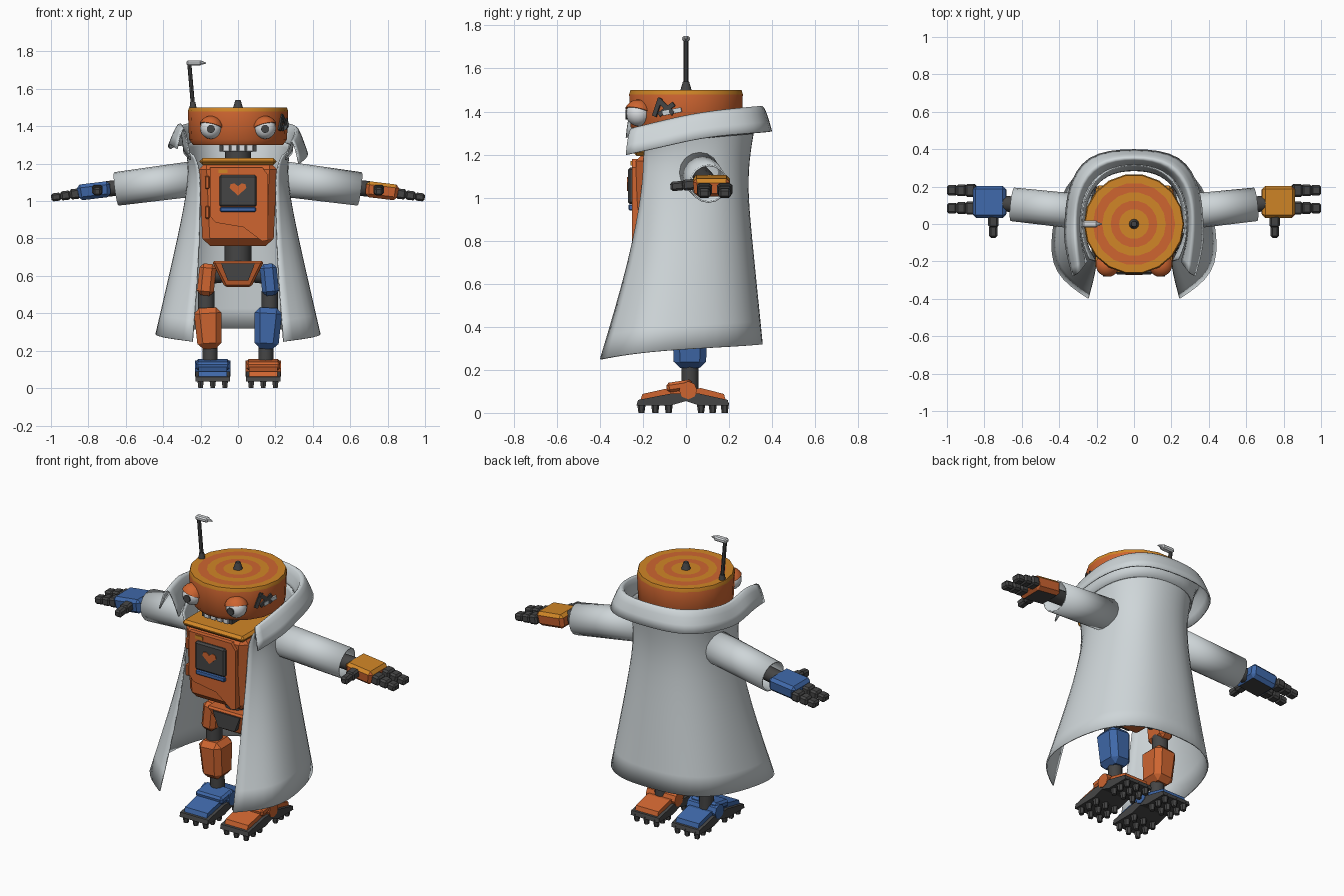
import bpy, bmesh, math
from mathutils import Vector, Matrix, Euler

old = bpy.data.objects.get("Cube")
if old:
    bpy.data.objects.remove(old, do_unlink=True)


def material(name, rgb):
    m = bpy.data.materials.new(name)
    m.use_nodes = True
    m.diffuse_color = (*rgb, 1)
    m.node_tree.nodes["Principled BSDF"].inputs["Base Color"].default_value = (*rgb, 1)
    return m


ORANGE = material("burnt orange", (.62, .13, .03))
YELLOW = material("amber", (.64, .24, .02))
BLUE = material("blue", (.05, .14, .4))
DARK = material("dark grey", (.06, .06, .06))
CLOTH = material("pale grey cloth", (.62, .67, .69))
WHITE = material("eye white", (.72, .74, .76))


def finish(name, bm, mats, smooth=0, rule=None):
    """Turn a bmesh into an object; smooth is the sharp angle in degrees."""
    bmesh.ops.recalc_face_normals(bm, faces=bm.faces)
    if rule:
        for f in bm.faces:
            f.material_index = rule(f)
    me = bpy.data.meshes.new(name)
    bm.to_mesh(me)
    bm.free()
    for m in mats if isinstance(mats, (list, tuple)) else [mats]:
        me.materials.append(m)
    if smooth:
        me.shade_smooth()
        me.set_sharp_from_angle(angle=math.radians(smooth))
    ob = bpy.data.objects.new(name, me)
    bpy.context.collection.objects.link(ob)
    return ob


def box(name, mat, at, size, bevel=0, rot=(0, 0, 0), low=(1, 1), rule=None):
    """Beveled block; low scales its bottom end in x and y."""
    bm = bmesh.new()
    bmesh.ops.create_cube(bm, size=1)
    for v in bm.verts:
        if v.co.z < 0:
            v.co.x *= low[0]
            v.co.y *= low[1]
        v.co *= Vector(size)
    if bevel:
        bmesh.ops.bevel(bm, geom=bm.edges[:], offset=bevel, segments=1, affect='EDGES')
    bm.transform(Matrix.Translation(at) @ Euler(rot).to_matrix().to_4x4())
    return finish(name, bm, mat, rule=rule)


def tube(name, mat, p, q, r1, r2=None, sides=12, caps=True):
    p, q = Vector(p), Vector(q)
    bm = bmesh.new()
    bmesh.ops.create_cone(bm, cap_ends=caps, segments=sides, radius1=r1,
                          radius2=r1 if r2 is None else r2, depth=(q - p).length)
    turn = (q - p).to_track_quat('Z', 'Y').to_matrix().to_4x4()
    bm.transform(Matrix.Translation((p + q) / 2) @ turn)
    return finish(name, bm, mat, smooth=40)


def prism(name, mat, pts, lo, hi, axis='y'):
    """Extrude an outline in (x, z) along y, or in (y, z) along x."""
    bm = bmesh.new()
    ends = [[bm.verts.new((a, d, b) if axis == 'y' else (d, a, b)) for a, b in pts]
            for d in (lo, hi)]
    for ring in ends:
        bm.faces.new(ring)
    n = len(pts)
    for i in range(n):
        j = (i + 1) % n
        bm.faces.new((ends[0][i], ends[0][j], ends[1][j], ends[1][i]))
    return finish(name, bm, mat)


def lathe(name, mats, profile, bands, sides=18):
    """Revolve (radius, z) points; bands gives each step's material."""
    bm = bmesh.new()
    rings = [[bm.verts.new((r * math.cos(i * math.tau / sides),
                            r * math.sin(i * math.tau / sides), z))
              for i in range(sides)] for r, z in profile]
    for k, band in enumerate(bands):
        for i in range(sides):
            j = (i + 1) % sides
            f = bm.faces.new((rings[k][i], rings[k][j], rings[k + 1][j], rings[k + 1][i]))
            f.material_index = band
    bmesh.ops.remove_doubles(bm, verts=bm.verts, dist=1e-5)
    return finish(name, bm, mats, smooth=35)


def drape(name, rows, lift=0):
    """Open cloth sheet from half sections (back z, front z, back-to-front points)."""
    bm = bmesh.new()
    grid = []
    for k, (zb, zf, pts) in enumerate(rows):
        half = [(x, y, zb + (zf - zb) * (i / 5) ** 2) for i, (x, y) in enumerate(pts)]
        other = [(-x, y, z + (lift if k and i > 3 else 0)) for i, (x, y, z) in enumerate(half)]
        grid.append([bm.verts.new(c) for c in half[::-1] + other[1:]])
    for a, b in zip(grid, grid[1:]):
        for i in range(len(a) - 1):
            bm.faces.new((a[i], a[i + 1], b[i + 1], b[i]))
    ob = finish(name, bm, CLOTH, smooth=180)
    sub = ob.modifiers.new("soft", 'SUBSURF')
    sub.levels = sub.render_levels = 2
    sub.boundary_smooth = 'PRESERVE_CORNERS'
    ob.modifiers.new("thickness", 'SOLIDIFY').thickness = .008


# Coat and folded collar
drape("coat", [
    (.32, .25, [(0, .36), (.2, .35), (.38, .22), (.45, -.05), (.44, -.27), (.245, -.4)]),
    (.75, .7, [(0, .32), (.17, .3), (.3, .18), (.35, 0), (.33, -.17), (.21, -.265)]),
    (1.05, 1.05, [(0, .29), (.15, .27), (.25, .16), (.275, .02), (.27, -.11), (.205, -.2)]),
    (1.22, 1.18, [(0, .31), (.15, .28), (.25, .17), (.27, .03), (.26, -.1), (.21, -.2)]),
    (1.33, 1.24, [(0, .33), (.16, .3), (.26, .18), (.29, .03), (.28, -.1), (.24, -.19)])])
drape("collar", [
    (1.3, 1.22, [(0, .32), (.16, .29), (.26, .18), (.29, .03), (.28, -.1), (.25, -.2)]),
    (1.49, 1.38, [(0, .36), (.2, .33), (.3, .18), (.31, .03), (.3, -.1), (.29, -.26)]),
    (1.31, 1.2, [(0, .41), (.27, .38), (.36, .18), (.37, .03), (.38, -.1), (.33, -.28)])],
    lift=.08)

# Head with ringed top, cap and antenna
lathe("head", [ORANGE, YELLOW],
      [(0, 1.3), (.24, 1.3), (.262, 1.33), (.268, 1.48), (.262, 1.5), (.22, 1.5),
       (.17, 1.5), (.125, 1.5), (.08, 1.5), (0, 1.5)], [0, 0, 0, 1, 1, 0, 1, 0, 1])
tube("top_cap", DARK, (0, 0, 1.5), (0, 0, 1.54), .026, .014)
tube("antenna_base", DARK, (-.24, 0, 1.49), (-.242, 0, 1.53), .02, .014)
tube("antenna_mast", DARK, (-.24, 0, 1.5), (-.26, 0, 1.73), .011, sides=8)
box("antenna_lamp", WHITE, (-.235, 0, 1.738), (.08, .036, .026), .007)
tube("antenna_tip", WHITE, (-.2, 0, 1.74), (-.17, 0, 1.738), .012, .003, sides=8)

# Jaw, teeth and neck
tube("neck", DARK, (0, 0, 1.2), (0, 0, 1.31), .07)
box("jaw", DARK, (0, -.15, 1.285), (.2, .1, .04))
for i in range(4):
    box("tooth", WHITE, ((i - 1.5) * .042, -.2, 1.283), (.036, .02, .04), .004)

# Eyes with lids
for s in (1, -1):
    eye = Vector((s * .145, -.222, 1.39))
    for part, mat, r in (("eye", WHITE, .058), ("eyelid", ORANGE, .066)):
        bm = bmesh.new()
        bmesh.ops.create_uvsphere(bm, u_segments=16, v_segments=10, radius=r)
        if part == "eyelid":
            slope = Vector((-s * .25, .25, 1))
            bmesh.ops.bisect_plane(bm, geom=bm.verts[:] + bm.edges[:] + bm.faces[:],
                                   plane_co=(0, 0, .012), plane_no=slope, clear_inner=True)
            bmesh.ops.holes_fill(bm, edges=[e for e in bm.edges if e.is_boundary])
        bm.transform(Matrix.Translation(eye))
        finish(part, bm, mat, smooth=40)
    tube("pupil", DARK, eye + Vector((0, -.05, -.004)), eye + Vector((0, -.06, -.004)), .022)

# Scuffed paint on the head's left side
for a, dz, tilt, mat in ((-20, 0, .6, DARK), (-20, .01, -.7, DARK),
                         (-14, -.01, .2, CLOTH), (-30, .01, 1.2, DARK)):
    t = math.radians(a)
    box("paint_scuff", mat, (.266 * math.cos(t), .266 * math.sin(t), 1.41 + dz),
        (.009, .09, .022), rot=(tilt, 0, t))

# Torso, chest panel and screen
box("torso", ORANGE, (0, -.015, .985), (.42, .44, .45), .04, low=(.9, .93))
box("torso_rim", YELLOW, (0, -.02, 1.212), (.41, .45, .036), .015)
prism("chest_panel", ORANGE, [(-.15, 1.18), (.13, 1.18), (.16, 1.14), (.16, .79),
      (.13, .785), (.03, .86), (-.12, .885), (-.15, .92)], -.252, -.2)
box("screen_frame", DARK, (0, -.255, 1.055), (.2, .03, .17), .01)
prism("heart", ORANGE, [(0, 1.03), (.045, 1.07), (.04, 1.09), (.02, 1.095), (0, 1.08),
      (-.02, 1.095), (-.04, 1.09), (-.045, 1.07)], -.274, -.268)
box("screen_bar", BLUE, (0, -.255, .955), (.19, .025, .028), .005)
box("panel_mark", YELLOW, (-.08, -.254, 1.16), (.05, .006, .02))
for z in (.94, 1.1):
    box("hinge", ORANGE, (-.165, -.235, z), (.025, .03, .07), .006)

# Waist and pelvis
tube("waist", DARK, (0, 0, .66), (0, 0, .77), .072)
box("pelvis", ORANGE, (0, 0, .61), (.28, .22, .14), .012, low=(.5, .6))
prism("pelvis_inset", DARK, [(-.09, .665), (.09, .665), (.055, .575), (-.055, .575)],
      -.112, -.05)

for s in (1, -1):
    side = "left" if s > 0 else "right"
    leg, shoe = (BLUE, ORANGE) if s > 0 else (ORANGE, BLUE)

    # Leg
    tube(side + "_hip", DARK, (s * .08, .01, .61), (s * .17, .01, .6), .045)
    box(side + "_thigh", leg, (s * .168, .015, .58), (.09, .14, .17), .022, (0, -s * .1, 0))
    tube(side + "_knee", DARK, (s * .17, .018, .4), (s * .17, .018, .52), .045)
    box(side + "_shin", leg, (s * .157, .018, .32), (.15, .165, .22), .03, (0, s * .06, 0), (.85, .9))
    tube(side + "_ankle", DARK, (s * .148, .018, .1), (s * .15, .018, .23), .04)

    # Foot: paired soles, covers, strap and cleats
    mid = s * .135
    for end, f, length in (("front", -1, .23), ("rear", 1, .2)):
        def outline(pts):
            return [(f * length * a, z) for a, z in pts]
        prism(f"{side}_{end}_sole", DARK, outline([(0, .055), (.3, .035), (1, .035), (.97, .06),
              (.3, .09), (0, .09)]), mid - .093, mid + .093, 'x')
        prism(f"{side}_{end}_cover", shoe, outline([(.05, .08), (.93, .055), (.88, .088),
              (.35, .115), (.05, .11)]), mid - .075, mid + .075, 'x')
        for u in (.35, .62, .9):
            for w in (-.065, 0, .065):
                y = f * length * u
                tube(side + "_cleat", DARK, (mid + w, y, 0), (mid + w, y, .045), .014, .02, 6)
    box(side + "_foot_strap", shoe, (mid, -.03, .125), (.18, .12, .045), .012, (.15, 0, 0))
    tube(side + "_ankle_bolt", shoe, (mid - .096, .01, .105), (mid + .096, .01, .105), .042, sides=8)

    # Sleeve
    sleeve = tube(side + "_sleeve", CLOTH, (s * .23, .06, 1.12), (s * .65, .105, 1.065),
                  .095, .09, 16, False)
    sleeve.modifiers.new("thickness", 'SOLIDIFY').thickness = .008
    tube(side + "_forearm", DARK, (s * .3, .07, 1.11), (s * .7, .11, 1.065), .042)

    # Hand: coloured back, dark palm, two fingers and a thumb
    tilt = (0, s * .12, 0)
    skin = [ORANGE, YELLOW, DARK] if s > 0 else [BLUE, BLUE, DARK]
    box(side + "_hand", skin, (s * .77, .118, 1.055), (.18, .175, .085), .018, tilt, (.95, .9),
        lambda f: 1 if f.normal.z > .5 else 2 if f.normal.z < -.9 else 0)
    for y in (.075, .17):
        for k in range(3):
            box(side + "_finger", DARK, (s * (.872 + k * .05), y + .01, 1.038 - k * .008),
                (.054, .07 - k * .007, .055 - k * .006), .01, tilt)
    for k in range(2):
        box(side + "_thumb", DARK, (s * .752, .015 - k * .055, 1.06 - k * .006),
            (.055 - k * .01, .065, .05 - k * .006), .01, (.1, 0, 0))
